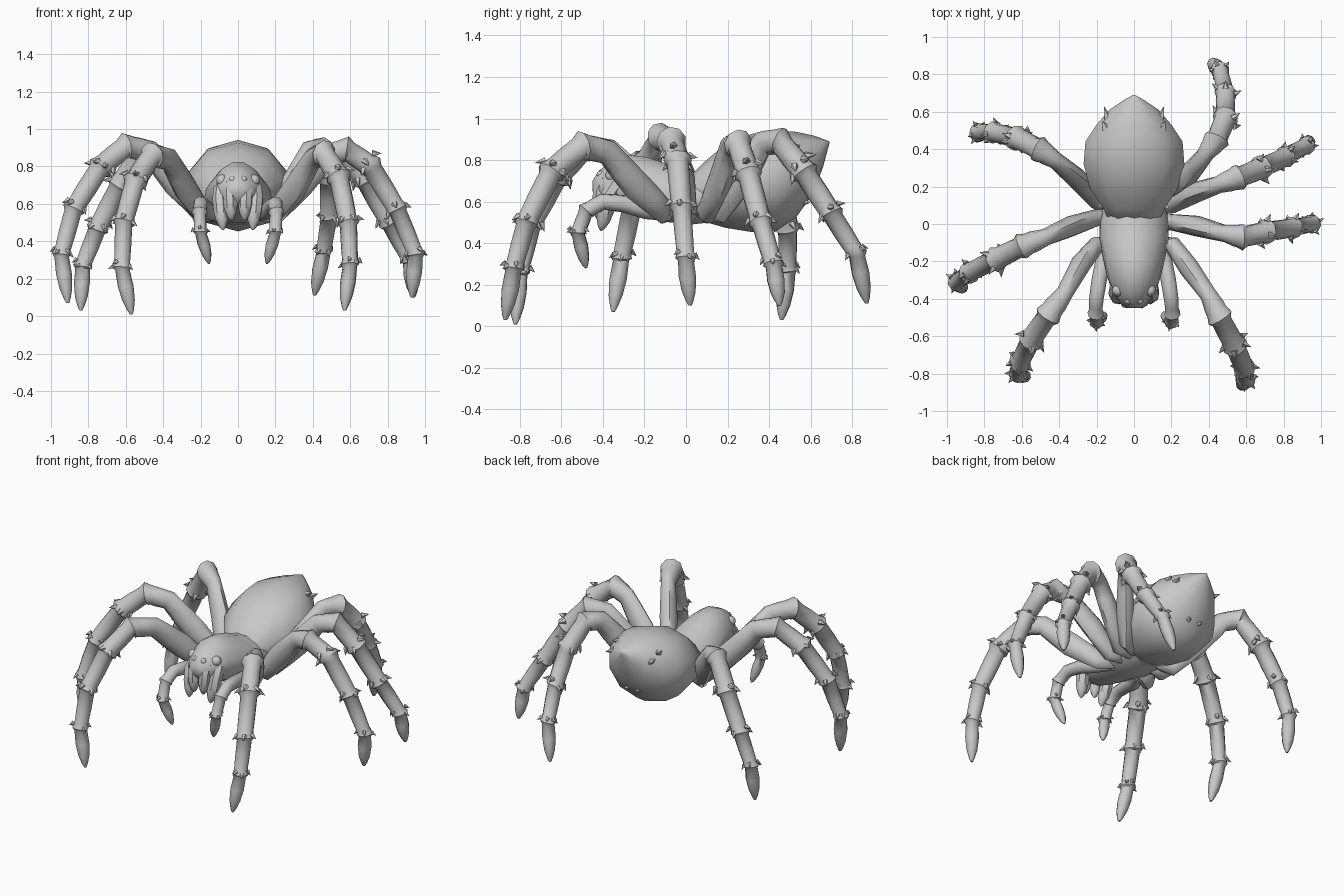
import bpy
import bmesh
import math
import random
from mathutils import Vector, Matrix

random.seed(4)
cube = bpy.data.objects.get("Cube")
if cube:
    bpy.data.objects.remove(cube, do_unlink=True)

# Single plain grey material
grey = bpy.data.materials.new("plain_grey")
grey.use_nodes = True
colour = (0.58, 0.58, 0.58, 1.0)
grey.diffuse_color = colour
for node in grey.node_tree.nodes:
    if node.type == "BSDF_PRINCIPLED":
        node.inputs["Base Color"].default_value = colour

UP = Vector((0, 0, 1))


def finish(name, bm, angle=40):
    """Turn a bmesh into a smooth shaded object."""
    bmesh.ops.recalc_face_normals(bm, faces=bm.faces)
    mesh = bpy.data.meshes.new(name)
    bm.to_mesh(mesh)
    bm.free()
    mesh.materials.append(grey)
    obj = bpy.data.objects.new(name, mesh)
    bpy.context.collection.objects.link(obj)
    bpy.ops.object.select_all(action="DESELECT")
    obj.select_set(True)
    bpy.context.view_layer.objects.active = obj
    bpy.ops.object.shade_smooth_by_angle(angle=math.radians(angle))


def skin(bm, rings):
    """Bridge rings of points into a closed tube."""
    loops = [[bm.verts.new(p) for p in ring] for ring in rings]
    n = len(loops[0])
    for a, b in zip(loops, loops[1:]):
        for i in range(n):
            j = (i + 1) % n
            bm.faces.new((a[i], a[j], b[j], b[i]))
    bm.faces.new(loops[0])
    bm.faces.new(loops[-1])


def spike(bm, base, direction, length, radius):
    """Small thorn growing from base along direction."""
    d = Vector(direction).normalized()
    turn = UP.rotation_difference(d).to_matrix().to_4x4()
    place = Matrix.Translation(Vector(base) + d * length * 0.45) @ turn
    bmesh.ops.create_cone(bm, cap_ends=True, segments=5, radius1=radius,
                          radius2=0, depth=length, matrix=place)


def body_loft(bm, stations, sides, peak=0.0):
    """Loft ovals given as (y, half width, bottom, top); peak narrows the upper half."""
    rings = []
    for y, w, lo, hi in stations:
        mid, h = (lo + hi) / 2, (hi - lo) / 2
        ring = []
        for i in range(sides):
            a = math.tau * (i + 0.5) / sides
            narrow = 1 - peak * max(math.sin(a), 0)
            ring.append((w * math.cos(a) * 1.03 * narrow, y, mid + h * math.sin(a) * 1.03))
        rings.append(ring)
    skin(bm, rings)


def limb(name, points, radii, first_cuff, sides=9, squash=1.0):
    """Jointed limb: flared cuffs with thorns, and a pointed last segment."""
    pts = [Vector(p) for p in points]
    reach = pts[-1] - pts[0]
    side = Vector((reach.x, reach.y, 0)).cross(UP).normalized()
    bm = bmesh.new()
    rings = []

    def ring(pos, tangent, r, flat=1.0):
        nor = side.cross(tangent).normalized()
        rings.append([pos + r * (math.cos(a) * side * flat + math.sin(a) * nor)
                      for a in (math.tau * k / sides for k in range(sides))])

    last = len(pts) - 1
    for i, p in enumerate(pts):
        ahead = (pts[min(i + 1, last)] - pts[min(i, last - 1)]).normalized()
        behind = (p - pts[i - 1]).normalized() if i else ahead
        tan = (ahead + behind).normalized()
        r = radii[i]
        if i == last:
            ring(p, tan, r)
            break
        if i < first_cuff:
            ring(p, tan, r, squash)
        else:
            ring(p - behind * r * 0.6, behind, r)
            ring(p, tan, r * 1.2)
            ring(p + ahead * r * 0.35, ahead, r * 0.92)
        if i > first_cuff:
            # Thorns around the lower cuffs
            start = random.uniform(0, math.tau)
            nor = side.cross(tan).normalized()
            for k in range(5):
                a = start + k * math.tau / 5 + random.uniform(-0.4, 0.4)
                out = math.cos(a) * side + math.sin(a) * nor
                spike(bm, p + out * r - tan * r * random.uniform(0, 0.8),
                      out + tan * random.uniform(0.4, 1.2), r * 0.85, r * 0.35)
        # Rings along the following segment
        step = pts[i + 1] - p
        if i == last - 1:
            for t, k in ((0.4, 1.0), (0.7, 0.8), (0.9, 0.45)):
                ring(p + step * t, ahead, r * k)
        else:
            ring(p + step * 0.5, ahead, (r + radii[i + 1]) * 0.5,
                 squash if i + 1 < first_cuff else 0.97)
    skin(bm, rings)
    finish(name, bm, 50)


# Abdomen: swollen, faceted, with a raised rear point
bm = bmesh.new()
body_loft(bm, [(0.0, 0.13, 0.56, 0.7), (0.08, 0.165, 0.51, 0.78),
               (0.19, 0.24, 0.48, 0.87), (0.32, 0.275, 0.46, 0.92),
               (0.44, 0.265, 0.47, 0.935), (0.53, 0.205, 0.53, 0.93),
               (0.61, 0.135, 0.64, 0.915), (0.66, 0.06, 0.77, 0.9),
               (0.69, 0.005, 0.88, 0.89)], 10)
for s in (-1, 1):
    spike(bm, (s * 0.14, 0.56, 0.82), (s * 0.3, 1, 0.1), 0.08, 0.025)
    spike(bm, (s * 0.15, 0.51, 0.86), (s * 0.4, 1, 0.3), 0.05, 0.025)
    spike(bm, (s * 0.04, 0.57, 0.6), (s * 0.2, 1, -0.2), 0.03, 0.02)
finish("abdomen", bm, 50)

# Head and thorax, with a raised middle ridge
bm = bmesh.new()
body_loft(bm, [(-0.45, 0.035, 0.65, 0.7), (-0.42, 0.075, 0.6, 0.75),
               (-0.37, 0.115, 0.57, 0.785), (-0.28, 0.145, 0.54, 0.825),
               (-0.19, 0.165, 0.52, 0.815), (-0.08, 0.185, 0.5, 0.78),
               (0.03, 0.185, 0.49, 0.735), (0.12, 0.16, 0.5, 0.73)], 12, 0.25)
finish("head_and_thorax", bm, 50)

# Eyes: low bumps on the brow
bm = bmesh.new()
for s in (-1, 1):
    for x, y, z, r in ((0.085, -0.355, 0.725, 0.033), (0.03, -0.41, 0.73, 0.02)):
        bmesh.ops.create_uvsphere(bm, u_segments=10, v_segments=6, radius=r,
                                  matrix=Matrix.Translation((s * x, y, z)))
finish("eyes", bm, 60)

# Fangs and feelers, mirrored
for s, word in ((1, "left"), (-1, "right")):
    limb(word + "_inner_fang",
         [(s * 0.04, -0.38, 0.71), (s * 0.042, -0.41, 0.65), (s * 0.035, -0.42, 0.51)],
         [0.04, 0.038, 0.004], 9, 7)
    limb(word + "_outer_fang",
         [(s * 0.085, -0.33, 0.69), (s * 0.095, -0.37, 0.63), (s * 0.08, -0.41, 0.46)],
         [0.045, 0.042, 0.004], 9, 7)
    limb(word + "_feeler",
         [(s * 0.1, -0.08, 0.55), (s * 0.16, -0.19, 0.56), (s * 0.185, -0.3, 0.59),
          (s * 0.2, -0.4, 0.6), (s * 0.205, -0.48, 0.555), (s * 0.2, -0.52, 0.45),
          (s * 0.155, -0.48, 0.28)],
         [0.045, 0.045, 0.042, 0.04, 0.037, 0.034, 0.005], 4)


def leg(name, *points):
    """Walking leg with a deep flat thigh, rooted under the thorax."""
    x, y, z = points[0]
    root = (x * 0.4, y * 0.8, 0.57)
    limb(name, [root, *points],
         [0.05, 0.06, 0.075, 0.062, 0.06, 0.058, 0.051, 0.043, 0.008], 4, squash=0.75)


# Walking legs, each in its own pose
leg("left_front_leg", (0.2, -0.1, 0.55), (0.3, -0.24, 0.68), (0.4, -0.38, 0.84),
    (0.46, -0.5, 0.87), (0.54, -0.65, 0.74), (0.59, -0.77, 0.5),
    (0.6, -0.83, 0.28), (0.57, -0.87, 0.03))
leg("left_second_leg", (0.2, 0.01, 0.55), (0.33, -0.01, 0.7), (0.48, -0.05, 0.86),
    (0.58, -0.07, 0.89), (0.71, -0.04, 0.8), (0.85, -0.02, 0.57),
    (0.95, 0, 0.33), (0.93, 0.02, 0.1))
leg("left_third_leg", (0.2, 0.1, 0.55), (0.33, 0.17, 0.71), (0.45, 0.21, 0.86),
    (0.56, 0.25, 0.88), (0.68, 0.3, 0.73), (0.81, 0.36, 0.5),
    (0.92, 0.42, 0.3), (0.94, 0.45, 0.1))
leg("left_rear_leg", (0.2, 0.16, 0.55), (0.29, 0.26, 0.71), (0.38, 0.37, 0.88),
    (0.44, 0.45, 0.89), (0.49, 0.57, 0.74), (0.49, 0.7, 0.54),
    (0.46, 0.82, 0.35), (0.41, 0.87, 0.11))
leg("right_front_leg", (-0.19, -0.1, 0.55), (-0.28, -0.21, 0.68), (-0.37, -0.37, 0.84),
    (-0.46, -0.49, 0.86), (-0.55, -0.62, 0.72), (-0.61, -0.74, 0.5),
    (-0.62, -0.8, 0.26), (-0.57, -0.82, 0.01))
leg("right_second_leg", (-0.18, 0.04, 0.55), (-0.33, -0.01, 0.71), (-0.47, -0.07, 0.88),
    (-0.6, -0.12, 0.91), (-0.74, -0.19, 0.79), (-0.88, -0.26, 0.57),
    (-0.945, -0.31, 0.33), (-0.91, -0.35, 0.07))
leg("right_third_leg", (-0.2, 0.12, 0.55), (-0.3, 0.24, 0.7), (-0.42, 0.34, 0.85),
    (-0.51, 0.4, 0.88), (-0.63, 0.46, 0.7), (-0.75, 0.49, 0.47),
    (-0.83, 0.49, 0.27), (-0.84, 0.46, 0.03))
